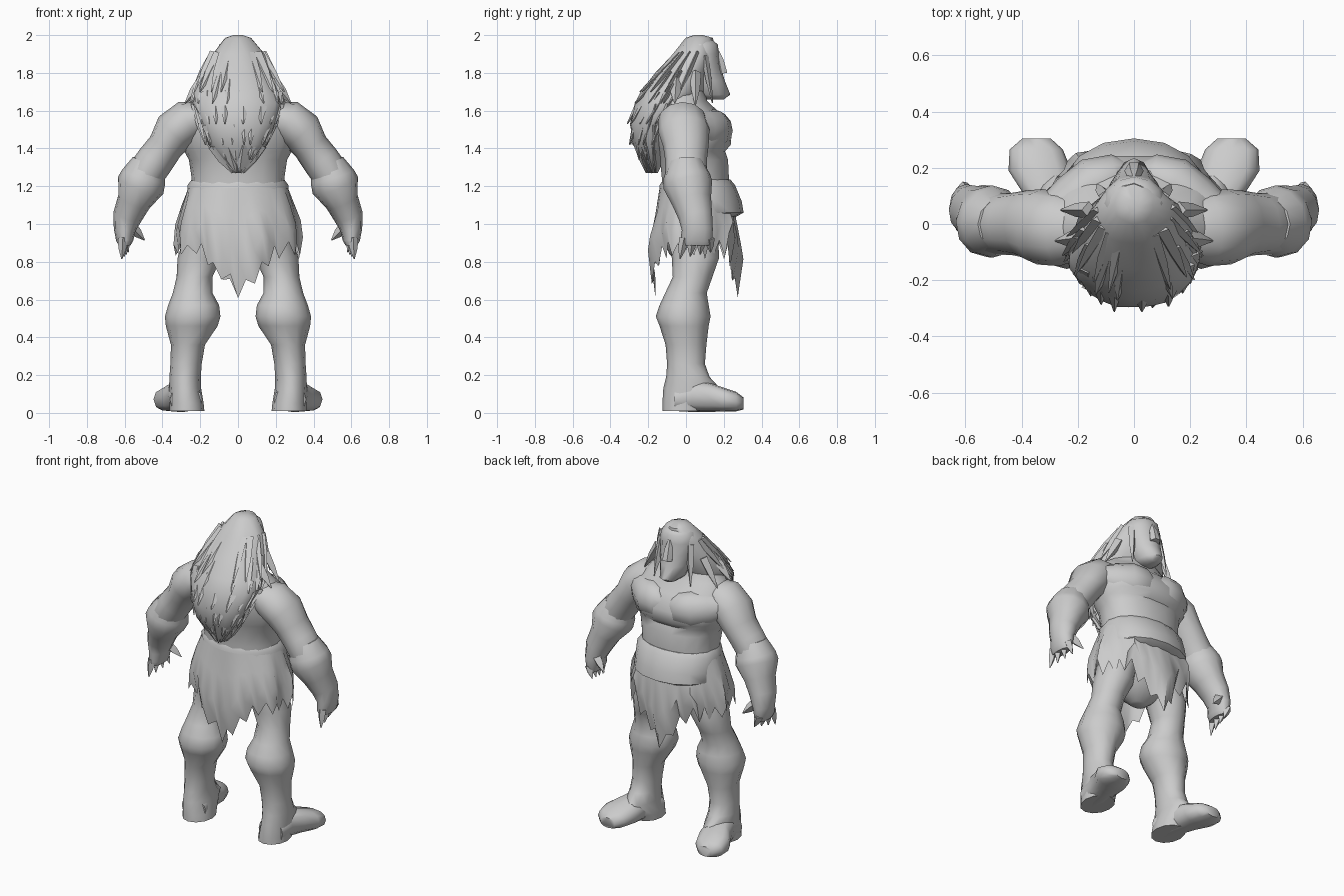
import bpy, bmesh, math, random
from mathutils import Vector

random.seed(4)
X, Y, Z = Vector((1, 0, 0)), Vector((0, 1, 0)), Vector((0, 0, 1))


def add_loft(bm, rings, n=12, tangent=None, ref=Y, p=1.0, sx=1, jitter=0):
    """Skin elliptical rings (x, y, z, radius_a, radius_b) along a path."""
    pts = [Vector(r[:3]) for r in rings]
    loops = []
    for i, r in enumerate(rings):
        t = tangent or (pts[min(i + 1, len(pts) - 1)] - pts[max(i - 1, 0)])
        t = t.normalized()
        v = (ref - t * ref.dot(t)).normalized()
        u = v.cross(t)
        loop = []
        for k in range(n):
            a = 2 * math.pi * k / n
            g = 1 + random.uniform(-jitter, jitter)
            c, s = math.cos(a), math.sin(a)
            c, s = math.copysign(abs(c) ** p, c), math.copysign(abs(s) ** p, s)
            q = pts[i] + u * c * r[3] * g + v * s * r[4] * g
            loop.append(bm.verts.new((q.x * sx, q.y, q.z)))
        loops.append(loop)
    for lo, hi in zip(loops, loops[1:]):
        for k in range(n):
            bm.faces.new((lo[k], lo[(k + 1) % n], hi[(k + 1) % n], hi[k]))
    bm.faces.new(loops[0])
    bm.faces.new(loops[-1])


def finish(name, bm, angle=50):
    bmesh.ops.recalc_face_normals(bm, faces=bm.faces)
    me = bpy.data.meshes.new(name)
    bm.to_mesh(me)
    bm.free()
    ob = bpy.data.objects.new(name, me)
    bpy.context.collection.objects.link(ob)
    bpy.ops.object.select_all(action='DESELECT')
    ob.select_set(True)
    bpy.context.view_layer.objects.active = ob
    bpy.ops.object.shade_smooth_by_angle(angle=math.radians(angle))
    return ob


def loft(name, rings, **kw):
    bm = bmesh.new()
    add_loft(bm, rings, **kw)
    return finish(name, bm)


def column(name, levels, n=16, **kw):
    """Upright body of levels (z, half_width, back_y, front_y)."""
    return loft(name, [(0, (b + f) / 2, z, w, (f - b) / 2) for z, w, b, f in levels],
                n=n, tangent=Z, **kw)


def spike(bm, base, tip, r, n=4, flat=1.0, sx=1):
    b, t = Vector(base), Vector(tip)
    m = b.lerp(t, 0.5)
    add_loft(bm, [(*b, r, r * flat), (*m, r * 0.8, r * 0.8 * flat), (*t, 0.003, 0.003)],
             n=n, sx=sx, ref=Y)


# Torso, from the crotch to the neck, with a fold under the chest
column('torso', [(0.76, 0.05, 0.0, 0.08), (0.84, 0.15, -0.09, 0.15), (0.94, 0.25, -0.13, 0.2),
                 (1.1, 0.255, -0.13, 0.23), (1.24, 0.245, -0.13, 0.23), (1.34, 0.26, -0.14, 0.225),
                 (1.385, 0.285, -0.15, 0.21), (1.42, 0.30, -0.16, 0.24), (1.49, 0.315, -0.175, 0.245),
                 (1.58, 0.30, -0.17, 0.19), (1.65, 0.25, -0.15, 0.115), (1.70, 0.17, -0.12, 0.10),
                 (1.75, 0.10, -0.08, 0.11), (1.8, 0.09, -0.05, 0.11)], n=18, p=0.92)

# Chest muscles, shallow pads either side of the breastbone
bm = bmesh.new()
for s in (1, -1):
    add_loft(bm, [(0.015, 0.17, 1.50, 0.06, 0.05), (0.06, 0.165, 1.495, 0.10, 0.085),
                  (0.14, 0.14, 1.495, 0.115, 0.10), (0.22, 0.08, 1.50, 0.105, 0.095),
                  (0.30, 0.03, 1.52, 0.07, 0.07)], n=12, sx=s)
finish('chest_muscles', bm)

# Head with brow, nose and jutting chin
column('head', [(1.66, 0.04, 0.10, 0.20), (1.685, 0.07, 0.0, 0.235), (1.76, 0.095, -0.02, 0.205),
                (1.83, 0.105, -0.03, 0.185), (1.90, 0.115, -0.03, 0.175), (1.95, 0.10, -0.02, 0.168),
                (1.975, 0.06, 0.02, 0.14)], n=12)
bm = bmesh.new()
spike(bm, (0, 0.19, 1.795), (0, 0.16, 1.94), 0.034, n=6)
finish('nose', bm)

# Hair mane: a solid hooded mass with loose locks over it
hair = [(2.0, 0.025, 0.04, 0.09), (1.985, 0.07, 0.0, 0.14), (1.90, 0.14, -0.07, 0.155),
        (1.80, 0.185, -0.16, 0.125), (1.70, 0.23, -0.235, 0.10), (1.64, 0.235, -0.27, 0.05),
        (1.53, 0.195, -0.30, -0.06), (1.42, 0.15, -0.28, -0.1), (1.34, 0.085, -0.24, -0.11),
        (1.27, 0.012, -0.19, -0.15)]
column('hair_mane', hair, n=20, jitter=0.05)
bm = bmesh.new()


def hair_point(i, a, out):
    z, w, b, f = hair[i]
    return Vector((math.cos(a) * (w + out), (b + f) / 2 + math.sin(a) * ((f - b) / 2 + out), z))


for i in range(2, 8):
    for k in range(10):
        a = math.radians(172 + 21.5 * k + random.uniform(-9, 9))
        spike(bm, hair_point(i, a, -0.02), hair_point(i + 2, a, random.uniform(0.0, 0.025)),
              random.uniform(0.025, 0.038), flat=0.5)
for s in (1, -1):
    spike(bm, (0.10, 0.10, 1.89), (0.13, 0.14, 1.64), 0.028, sx=s, flat=0.7)
    spike(bm, (0.16, 0.05, 1.80), (0.26, 0.05, 1.63), 0.03, sx=s)
    spike(bm, (0.18, -0.05, 1.76), (0.28, -0.06, 1.64), 0.035, sx=s)
finish('hair_locks', bm, 35)

# Waist roll
column('belt', [(1.235, 0.245, -0.12, 0.235), (1.205, 0.268, -0.14, 0.26), (1.12, 0.265, -0.14, 0.295),
                (1.06, 0.27, -0.14, 0.305), (1.03, 0.26, -0.13, 0.25)], n=16, p=0.95)

# Ragged hide skirt with long front and back flaps
bm = bmesh.new()
n, rows = 48, []
hems = []
for k in range(n):
    c = abs(math.cos(2 * math.pi * k / n))
    hems.append(0.63 + 0.23 * min(1, c / 0.62) + (0.06 if k % 2 else -0.04) * random.uniform(0.4, 1.2))
for t, w, b, f in ((0, 0.265, -0.14, 0.245), (0.3, 0.295, -0.165, 0.26),
                   (0.65, 0.325, -0.20, 0.295), (1, 0.325, -0.175, 0.26)):
    row = []
    for k in range(n):
        a = 2 * math.pi * k / n
        g = 1 + 0.05 * t * math.sin(9 * a) + random.uniform(-0.03, 0.03) * t
        z = 1.19 + (hems[k] - 1.19) * t
        row.append(bm.verts.new((math.cos(a) * w * g, (b + f) / 2 + math.sin(a) * (f - b) / 2 * g, z)))
    rows.append(row)
for lo, hi in zip(rows, rows[1:]):
    for k in range(n):
        bm.faces.new((lo[k], lo[(k + 1) % n], hi[(k + 1) % n], hi[k]))
finish('hide_skirt', bm)

for s, side in ((1, 'right'), (-1, 'left')):
    # Upper arm from the shoulder into the elbow
    loft('upper_arm_' + side, [(0.17, -0.02, 1.58, 0.07, 0.10), (0.26, -0.02, 1.545, 0.115, 0.13),
                               (0.335, -0.01, 1.49, 0.115, 0.135), (0.385, 0.0, 1.41, 0.095, 0.12),
                               (0.44, 0.0, 1.335, 0.10, 0.11), (0.50, 0.0, 1.25, 0.10, 0.11),
                               (0.52, 0.01, 1.18, 0.085, 0.10)], n=12, sx=s)
    # Forearm bracer, flared at the elbow, down to the palm
    loft('forearm_' + side, [(0.475, 0.0, 1.33, 0.085, 0.09), (0.50, 0.005, 1.25, 0.12, 0.125),
                             (0.515, 0.01, 1.205, 0.128, 0.13), (0.55, 0.03, 1.12, 0.09, 0.105),
                             (0.585, 0.05, 1.04, 0.078, 0.09), (0.60, 0.06, 0.97, 0.058, 0.082),
                             (0.60, 0.055, 0.91, 0.045, 0.085), (0.60, 0.055, 0.885, 0.03, 0.075)],
         n=12, sx=s)
    # Clawed fingers and thumb
    bm = bmesh.new()
    for j in range(4):
        y = -0.01 + 0.045 * j
        spike(bm, (0.61, y, 0.925), (0.615 - 0.012 * j, y * 1.2 - 0.02, 0.815 + 0.012 * j), 0.026, sx=s)
    spike(bm, (0.57, 0.10, 0.99), (0.495, 0.13, 0.915), 0.032, sx=s)
    finish('fingers_' + side, bm)
    # Leg with flared knee cuff, running into the boot instep and heel
    loft('leg_' + side, [(0.16, 0.04, 0.95, 0.12, 0.13), (0.205, 0.05, 0.82, 0.115, 0.125),
                         (0.23, 0.035, 0.72, 0.095, 0.105), (0.24, 0.0, 0.635, 0.105, 0.11),
                         (0.235, -0.01, 0.57, 0.135, 0.13), (0.24, -0.015, 0.51, 0.147, 0.145),
                         (0.245, -0.01, 0.46, 0.137, 0.13), (0.265, 0.0, 0.36, 0.09, 0.108),
                         (0.275, 0.0, 0.26, 0.083, 0.10), (0.28, 0.01, 0.19, 0.083, 0.115),
                         (0.28, 0.03, 0.13, 0.085, 0.15), (0.272, 0.0, 0.05, 0.09, 0.125),
                         (0.27, -0.01, 0.01, 0.092, 0.115)], n=12, tangent=Z, sx=s)
    # Boot foot, instep to toe
    loft('foot_' + side, [(0.275, -0.06, 0.07, 0.085, 0.06), (0.285, 0.03, 0.09, 0.085, 0.085),
                          (0.31, 0.12, 0.083, 0.092, 0.078), (0.335, 0.19, 0.072, 0.112, 0.065),
                          (0.348, 0.265, 0.06, 0.095, 0.052), (0.347, 0.305, 0.05, 0.05, 0.032)],
         n=12, tangent=Y, ref=Z, p=0.8, sx=s)
